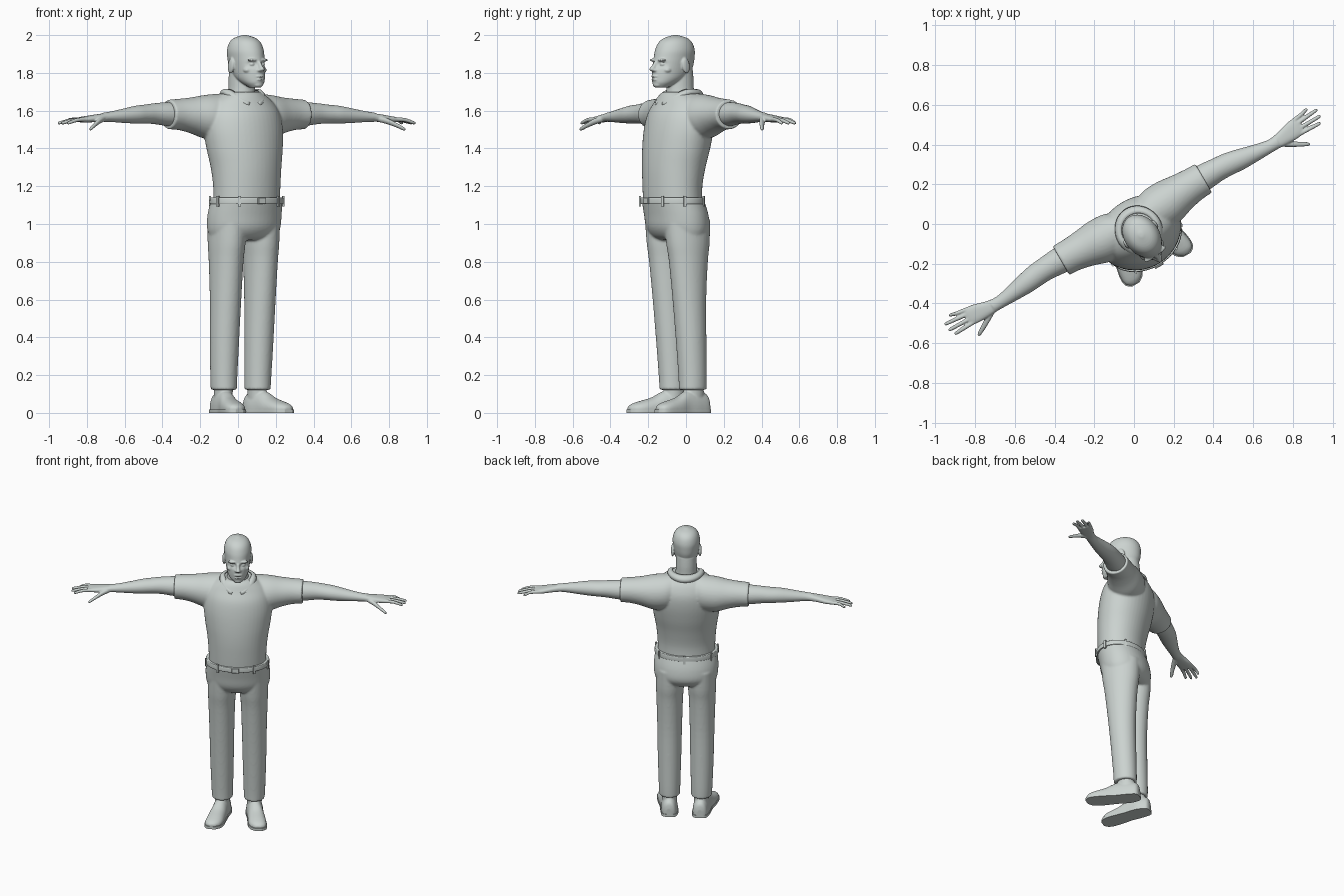
import bpy, bmesh, math
from mathutils import Matrix, Vector

cube = bpy.data.objects.get("Cube")
if cube:
    bpy.data.objects.remove(cube, do_unlink=True)

mat = bpy.data.materials.new("pale_grey")
mat.use_nodes = True
grey = (0.60, 0.65, 0.63, 1)
mat.diffuse_color = grey
mat.node_tree.nodes["Principled BSDF"].inputs["Base Color"].default_value = grey

BODY = Matrix.Translation((0.005, 0, 0)) @ Matrix.Rotation(math.radians(30), 4, "Z")
HEAD = BODY @ Matrix.Translation((0, -0.068, 0)) @ Matrix.Rotation(math.radians(6), 4, "Z")


def smooth_rows(rows, sub=4):
    """Resample station tuples with a Catmull-Rom curve."""
    out = []
    last = len(rows) - 1
    for i in range(last):
        quad = (rows[max(i - 1, 0)], rows[i], rows[i + 1], rows[min(i + 2, last)])
        for k in range(sub):
            t = k / sub
            out.append([b + t * (c - a + t * (2 * a - 5 * b + 4 * c - d + t * (3 * b - a - 3 * c + d))) / 2
                        for a, b, c, d in zip(*quad)])
    return out + [list(rows[last])]


def loft(bm, rows, axis="z", sides=32, power=2.0, side=1):
    """Closed skin over elliptical stations (position, centre, centre, radius, radius)."""
    rings = []
    for t, c1, c2, r1, r2 in smooth_rows(rows):
        ring = []
        for k in range(sides):
            a = math.tau * k / sides
            ca, sa = math.cos(a), math.sin(a)
            u = c1 + max(r1, 0.002) * math.copysign(abs(ca) ** (2 / power), ca)
            v = c2 + max(r2, 0.002) * math.copysign(abs(sa) ** (2 / power), sa)
            x, y, z = {"x": (t, u, v), "y": (u, t, v), "z": (u, v, t)}[axis]
            ring.append(bm.verts.new((side * x, y, z)))
        rings.append(ring)
    for r, s in zip(rings, rings[1:]):
        for k in range(sides):
            j = (k + 1) % sides
            bm.faces.new((r[k], r[j], s[j], s[k]))
    bm.faces.new(rings[0])
    bm.faces.new(rings[-1])
    return [v for ring in rings for v in ring]


def blob(bm, centre, radii, tilt=0):
    m = Matrix.Translation(centre) @ Matrix.Rotation(tilt, 4, "X") @ Matrix.Diagonal((*radii, 1))
    bmesh.ops.create_uvsphere(bm, u_segments=20, v_segments=12, radius=1, matrix=m)


def box(bm, centre, size, turn=0):
    m = Matrix.Translation(centre) @ Matrix.Rotation(turn, 4, "Z") @ Matrix.Diagonal((*size, 1))
    bmesh.ops.create_cube(bm, size=1, matrix=m)


def finish(name, bm, frame=BODY, voxel=0, relax=3, smooth=True):
    bmesh.ops.recalc_face_normals(bm, faces=bm.faces)
    me = bpy.data.meshes.new(name)
    bm.to_mesh(me)
    bm.free()
    me.materials.append(mat)
    ob = bpy.data.objects.new(name, me)
    bpy.context.collection.objects.link(ob)
    ob.matrix_world = frame
    if voxel:
        # Blend overlapping volumes into one skin
        mod = ob.modifiers.new("blend", "REMESH")
        mod.mode = "VOXEL"
        mod.voxel_size = voxel
        mod.use_smooth_shade = True
        mod = ob.modifiers.new("relax", "SMOOTH")
        mod.iterations = relax
    elif smooth:
        bpy.ops.object.select_all(action="DESELECT")
        ob.select_set(True)
        bpy.context.view_layer.objects.active = ob
        bpy.ops.object.shade_smooth_by_angle(angle=math.radians(50))
    return ob


# Head and neck
bm = bmesh.new()
skull = loft(bm, [(1.722, 0, -.088, .028, .034), (1.745, 0, -.07, .052, .066), (1.77, 0, -.045, .067, .093),
                  (1.80, 0, -.025, .075, .113), (1.84, 0, -.013, .081, .120), (1.88, 0, -.005, .086, .118),
                  (1.92, 0, 0, .088, .113), (1.96, 0, .003, .076, .096), (1.985, 0, .005, .052, .064),
                  (2.0, 0, .005, .010, .012)], sides=48)
for v in skull:
    if v.co.y < -0.04:
        # Eye sockets pressed into the face
        d = ((abs(v.co.x) - .034) / .02) ** 2 + ((v.co.z - 1.845) / .013) ** 2
        v.co.y += 0.02 * math.exp(-d)
loft(bm, [(1.63, 0, .035, .085, .085), (1.70, 0, .034, .070, .076), (1.76, 0, .034, .067, .074),
          (1.82, 0, .03, .066, .072)])
loft(bm, [(1.86, 0, -.122, .009, .012), (1.84, 0, -.132, .010, .015), (1.822, 0, -.142, .014, .023),
          (1.812, 0, -.138, .017, .02), (1.806, 0, -.132, .010, .010)], sides=20)
blob(bm, (0, -.130, 1.782), (.027, .015, .007))
blob(bm, (0, -.130, 1.765), (.024, .015, .007))
blob(bm, (0, -.116, 1.738), (.028, .021, .017))
for s in (-1, 1):
    blob(bm, (s * .033, -.105, 1.845), (.016, .014, .010))
    blob(bm, (s * .034, -.112, 1.868), (.031, .016, .008))
    blob(bm, (s * .05, -.085, 1.815), (.022, .024, .016))
    blob(bm, (s * .014, -.134, 1.814), (.009, .012, .008))
    blob(bm, (s * .088, .008, 1.838), (.011, .024, .042), 0.2)
finish("head", bm, HEAD, 0.0045, 2)

# Short-sleeved shirt
bm = bmesh.new()
loft(bm, [(1.11, 0, -.081, .185, .146), (1.2, 0, -.083, .187, .148), (1.3, 0, -.075, .196, .158),
          (1.4, 0, -.06, .212, .168), (1.5, 0, -.045, .222, .170), (1.58, 0, -.035, .212, .160),
          (1.64, 0, -.03, .18, .133), (1.68, 0, -.035, .13, .108), (1.70, 0, -.035, .095, .09)], sides=48)
for s in (-1, 1):
    loft(bm, [(.06, .0, 1.575, .10, .118), (.12, .008, 1.572, .115, .118), (.2, .012, 1.568, .115, .115),
              (.28, .02, 1.575, .098, .095), (.35, .025, 1.58, .087, .083), (.415, .027, 1.58, .084, .078)],
         "x", side=s)
finish("shirt", bm, BODY, 0.007, 6)

# Fold-over collar, open at the throat
bm = bmesh.new()
rows = []
steps = 48
for i in range(steps + 1):
    ring = []
    for k in range(4):
        f = k / 3
        gap = 0.08 + 0.22 * f
        a = gap + (math.tau - 2 * gap) * i / steps
        ca, sa = math.cos(a), math.sin(a)
        front = max(0, ca)
        z_in = 1.715 - 0.055 * front ** 2
        z_out = 1.675 - 0.045 * front + 0.015 * sa * sa - 0.015 * front ** 12
        bulge = 0.008 * math.sin(math.pi * f)
        ring.append(bm.verts.new(((.086 + .034 * f + bulge) * sa, -.038 - .004 * f - (.09 + .042 * f + bulge) * ca,
                                  z_in + (z_out - z_in) * f + bulge)))
    rows.append(ring)
for r, s in zip(rows, rows[1:]):
    for k in range(3):
        bm.faces.new((r[k], r[k + 1], s[k + 1], s[k]))
collar = finish("collar", bm)
collar.modifiers.new("cloth", "SOLIDIFY").thickness = 0.008

# Bare arms with hands
for name, s in (("left_arm", 1), ("right_arm", -1)):
    bm = bmesh.new()
    loft(bm, [(.34, .027, 1.58, .068, .064), (.42, .03, 1.582, .067, .063), (.5, .03, 1.584, .060, .055),
              (.56, .026, 1.582, .058, .050), (.62, .018, 1.579, .054, .047), (.7, .008, 1.573, .043, .038),
              (.78, 0, 1.568, .033, .028), (.83, 0, 1.565, .033, .024)], "x", side=s)
    loft(bm, [(.80, 0, 1.566, .030, .022), (.85, .002, 1.562, .037, .021), (.91, .010, 1.556, .046, .018),
              (.95, .014, 1.553, .047, .015), (.972, .015, 1.551, .042, .011)], "x", power=2.5, side=s)
    fingers = ((1.043, .067, .050), (1.084, .040, .027), (1.082, .005, .003), (1.065, -.026, -.021))
    for tip, y_tip, y_base in fingers:
        loft(bm, [(.94, y_base, 1.554, .0115, .0115), (1.0, (y_base + y_tip) / 2, 1.551, .0105, .0105),
                  (tip - .012, y_tip, 1.536, .009, .009), (tip, y_tip, 1.533, .004, .004)],
             "x", sides=16, side=s)
    loft(bm, [(.83, -.012, 1.560, .018, .016), (.88, -.042, 1.545, .018, .016), (.925, -.070, 1.522, .014, .012),
              (.955, -.086, 1.505, .011, .010), (.966, -.092, 1.5, .005, .005)], "x", sides=16, side=s)
    finish(name, bm, BODY, 0.0045, 2)

# Trousers
bm = bmesh.new()
loft(bm, [(1.125, 0, -.08, .199, .152), (1.05, 0, -.06, .208, .156), (.98, 0, -.05, .206, .152),
          (.935, 0, -.047, .192, .125), (.915, 0, -.045, .17, .09)], sides=48)
for s in (-1, 1):
    loft(bm, [(1.02, .1, -.052, .095, .13), (.9, .103, -.048, .092, .122), (.8, .105, -.046, .086, .108),
              (.6, .105, -.04, .080, .092), (.4, .105, -.03, .076, .083), (.2, .104, -.02, .070, .077),
              (.122, .103, -.018, .067, .075)], side=s)
finish("trousers", bm, BODY, 0.0075, 4)

# Belt, belt loops and buckle
bm = bmesh.new()
loft(bm, [(1.106, 0, -.081, .203, .156), (1.11, 0, -.081, .206, .159), (1.136, 0, -.081, .205, .158),
          (1.14, 0, -.081, .200, .153)], sides=64)
finish("belt", bm)
bm = bmesh.new()
for deg in (35, 75, 125, 180, 235, 285, 325):
    a = math.radians(deg)
    box(bm, (.207 * math.sin(a), -.081 - .160 * math.cos(a), 1.12), (.014, .010, .056), a)
finish("belt_loops", bm, smooth=False)
bm = bmesh.new()
box(bm, (0, -.243, 1.123), (.05, .010, .036))
buckle = finish("buckle", bm, smooth=False)
buckle.modifiers.new("soft_edges", "BEVEL").width = 0.003

# Shoes: upper, ankle and welted sole from the same outline
outline = [(.078, .1, .020, .06), (.062, .1, .043, .10), (.0, .103, .055, .12), (-.07, .115, .053, .115),
           (-.13, .128, .057, .083), (-.2, .140, .058, .062), (-.24, .147, .046, .048), (-.262, .15, .018, .032)]
for name, s in (("left", 1), ("right", -1)):
    bm = bmesh.new()
    upper = loft(bm, [(y, x, .02, r, top - .02) for y, x, r, top in outline], "y", power=2.2, side=s)
    for v in upper:
        v.co.z = max(v.co.z, 0.006)
    loft(bm, [(.05, .103, -.012, .046, .058), (.1, .103, -.012, .048, .056), (.15, .103, -.016, .050, .056)], side=s)
    finish(name + "_shoe", bm, BODY, 0.006, 2)
    bm = bmesh.new()
    sole = loft(bm, [(y * 1.015, x, .009, r + .004, .04) for y, x, r, top in outline], "y", power=3, side=s)
    for v in sole:
        v.co.z = min(max(v.co.z, 0), 0.018)
    finish(name + "_sole", bm)
